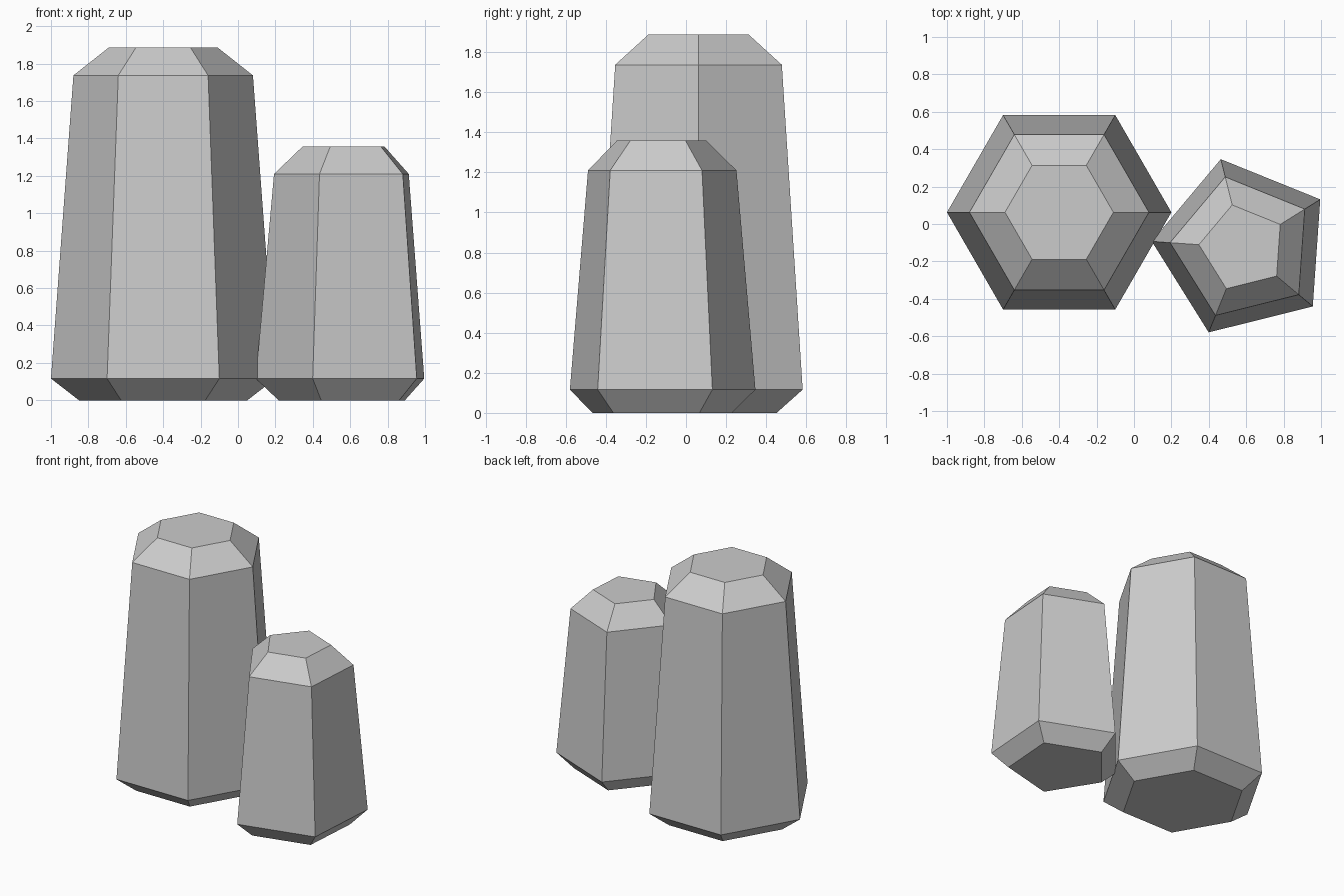
import bpy, bmesh
from math import radians, cos, sin, tau

if "Cube" in bpy.data.objects:
    bpy.data.objects.remove(bpy.data.objects["Cube"])


def pillar(name, centre, sides, radius, turn, heights):
    """Tapered faceted column: chamfered foot, sloping shaft, chamfered top."""
    bm = bmesh.new()
    rings = []
    for z, scale in zip(heights, (0.75, 1.0, 0.8, 0.483)):
        r = radius * scale
        angles = [radians(turn) + tau * i / sides for i in range(sides)]
        rings.append([bm.verts.new((r * cos(a), r * sin(a), z)) for a in angles])
    # side bands
    for low, high in zip(rings, rings[1:]):
        for i in range(sides):
            j = (i + 1) % sides
            bm.faces.new((low[i], low[j], high[j], high[i]))
    # caps
    bm.faces.new(rings[0][::-1])
    bm.faces.new(rings[-1])
    mesh = bpy.data.meshes.new(name)
    bm.to_mesh(mesh)
    bm.free()
    obj = bpy.data.objects.new(name, mesh)
    obj.location = (*centre, 0)
    bpy.context.collection.objects.link(obj)
    return obj


# tall six-sided column and short five-sided column
pillar("tall_stone", (-0.4, 0.0625), 6, 0.6, 0, (0, 0.116, 1.737, 1.887))
pillar("short_stone", (0.582, -0.127), 5, 0.488, 32, (0, 0.116, 1.21, 1.358))
